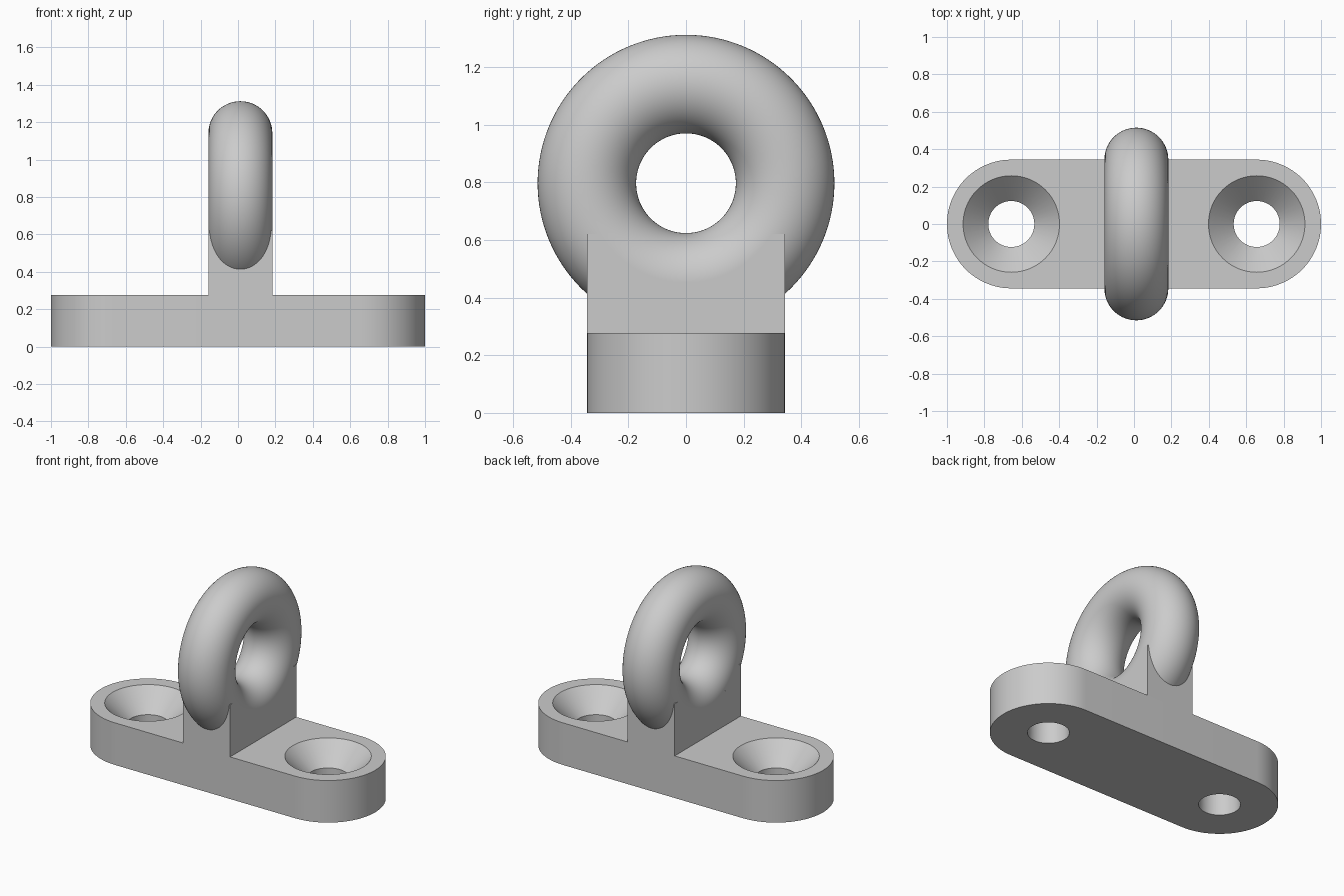
import bpy
import bmesh
from math import pi, sin, cos, asin

cube = bpy.data.objects.get("Cube")
if cube:
    bpy.data.objects.remove(cube, do_unlink=True)

# Main dimensions
HALF = 0.344            # half width of the plate, also the ring's major radius
TUBE = 0.171            # ring tube radius
END_X = 0.656           # centre of each rounded end and screw hole
TOP = 0.277             # plate thickness
RING_X, RING_Z = 0.0125, 0.797
POST_TOP = 0.62

grey = bpy.data.materials.new("plain grey metal")
grey.use_nodes = True
color = (0.6, 0.6, 0.6, 1)
grey.diffuse_color = color
grey.node_tree.nodes["Principled BSDF"].inputs["Base Color"].default_value = color


def finish(obj, name):
    obj.name = name
    obj.data.materials.clear()
    obj.data.materials.append(grey)
    bpy.ops.object.select_all(action='DESELECT')
    obj.select_set(True)
    bpy.context.view_layer.objects.active = obj
    bpy.ops.object.shade_smooth_by_angle(angle=pi / 6)


def prism(name, points, offset):
    """Extrude a closed outline of 3D points along an offset."""
    bm = bmesh.new()
    face = bm.faces.new([bm.verts.new(p) for p in points])
    made = bmesh.ops.extrude_face_region(bm, geom=[face])["geom"]
    verts = [g for g in made if isinstance(g, bmesh.types.BMVert)]
    bmesh.ops.translate(bm, verts=verts, vec=offset)
    bmesh.ops.recalc_face_normals(bm, faces=bm.faces)
    mesh = bpy.data.meshes.new(name)
    bm.to_mesh(mesh)
    bm.free()
    obj = bpy.data.objects.new(name, mesh)
    bpy.context.collection.objects.link(obj)
    return obj


def cut(target, r1, r2, x, z1, z2):
    """Remove a round, optionally tapered, hole from the target."""
    bpy.ops.mesh.primitive_cone_add(vertices=96, radius1=r1, radius2=r2,
                                    depth=z2 - z1, location=(x, 0, (z1 + z2) / 2))
    cutter = bpy.context.object
    cutter.hide_render = True
    mod = target.modifiers.new("hole", 'BOOLEAN')
    mod.operation = 'DIFFERENCE'
    mod.solver = 'EXACT'
    mod.object = cutter
    bpy.context.view_layer.objects.active = target
    bpy.ops.object.modifier_apply(modifier=mod.name)
    bpy.data.objects.remove(cutter, do_unlink=True)


# Base plate: stadium outline with two countersunk screw holes
outline = []
for side in (1, -1):
    for i in range(49):
        a = -pi / 2 + pi * i / 48
        outline.append((side * (END_X + HALF * cos(a)), side * HALF * sin(a), 0))
plate = prism("base_plate", outline, (0, 0, TOP))
for x in (-END_X, END_X):
    cut(plate, 0.111, 0.281, x, 0.13, 0.30)
    cut(plate, 0.123, 0.123, x, -0.1, 0.2)
finish(plate, "base_plate")

# Post: block with a cradle cut along the ring's centre line
drop = asin((RING_Z - POST_TOP) / HALF)
x0 = RING_X - TUBE
section = [(x0, -HALF, POST_TOP), (x0, -HALF, TOP), (x0, HALF, TOP), (x0, HALF, POST_TOP)]
for i in range(65):
    a = -drop - (pi - 2 * drop) * i / 64
    section.append((x0, HALF * cos(a), RING_Z + HALF * sin(a)))
finish(prism("post", section, (2 * TUBE, 0, 0)), "post")

# Ring standing on the post
bpy.ops.mesh.primitive_torus_add(major_radius=HALF, minor_radius=TUBE,
                                 major_segments=128, minor_segments=64,
                                 location=(RING_X, 0, RING_Z), rotation=(0, pi / 2, 0))
finish(bpy.context.object, "ring")
